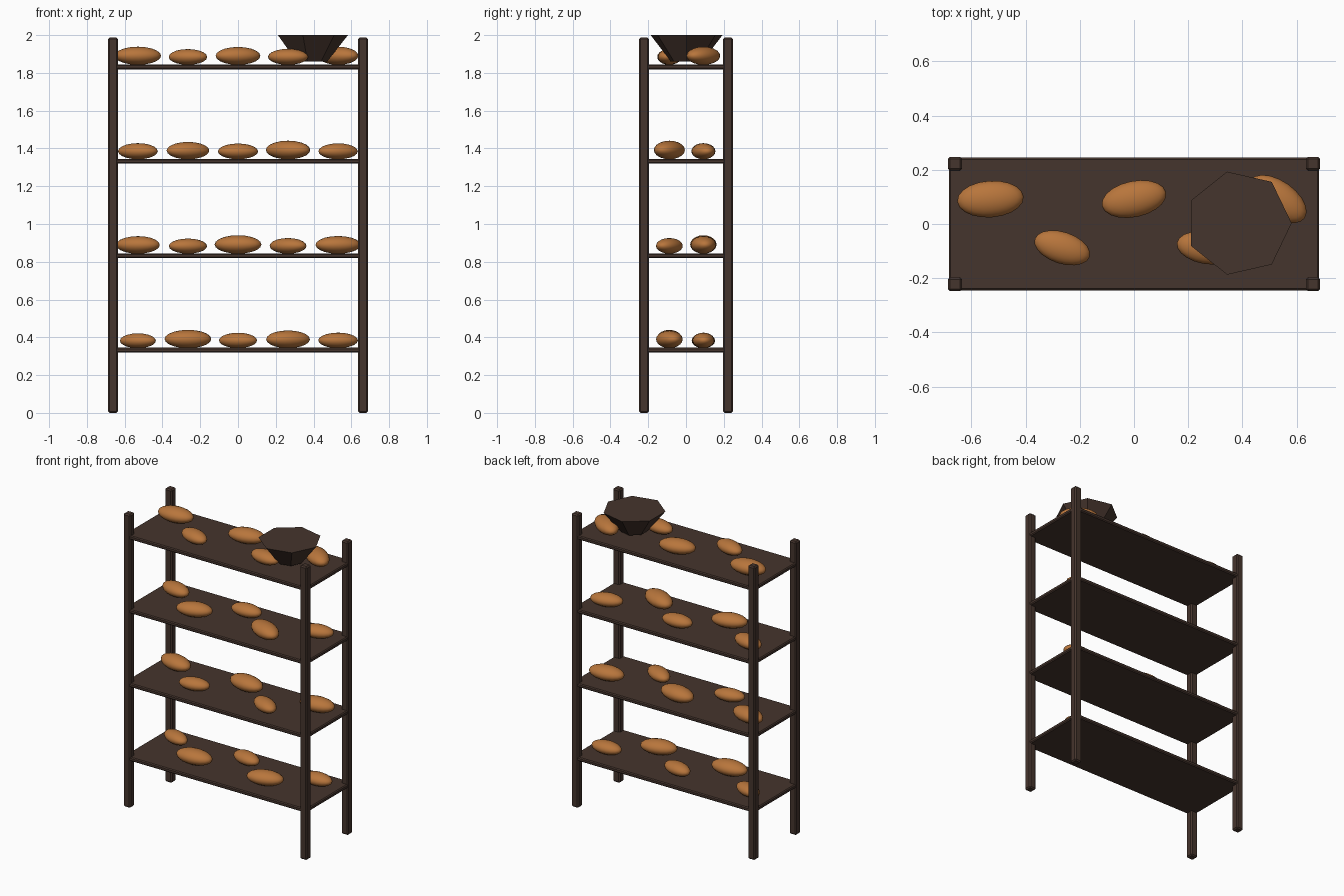
import bpy
import math

if "Cube" in bpy.data.objects:
    bpy.data.objects.remove(bpy.data.objects["Cube"])


def material(name, rgb):
    m = bpy.data.materials.new(name)
    m.diffuse_color = (*rgb, 1)
    m.use_nodes = True
    m.node_tree.nodes["Principled BSDF"].inputs["Base Color"].default_value = m.diffuse_color
    return m


WOOD = material("dark wood", (0.060, 0.035, 0.026))
CRUST = material("bread crust", (0.48, 0.18, 0.045))


def box(name, size, loc, bevel):
    bpy.ops.mesh.primitive_cube_add(size=1, location=loc)
    ob = bpy.context.object
    ob.name = name
    ob.scale = size
    bpy.ops.object.transform_apply(location=False, rotation=False, scale=True)
    mod = ob.modifiers.new("chamfer", 'BEVEL')
    mod.width = bevel
    mod.segments = 1
    ob.data.materials.append(WOOD)
    return ob


def loaf(name, x, y, base, length, angle):
    half = length / 2
    bpy.ops.mesh.primitive_uv_sphere_add(
        segments=20, ring_count=10, radius=1,
        location=(x, y, base + half * 0.38), rotation=(0, 0, math.radians(angle)))
    ob = bpy.context.object
    ob.name = name
    ob.scale = (half, half * 0.55, half * 0.39)
    ob.data.materials.append(CRUST)
    bpy.ops.object.shade_smooth()


# Corner posts
for sx in (-1, 1):
    for sy in (-1, 1):
        box("post", (0.052, 0.052, 1.987), (sx * 0.661, sy * 0.222, 0.9935), 0.008)

# Shelves, each with five loaves in a zigzag: (length, turn in degrees)
LOAVES = [
    [(0.20, -20), (0.248, 4), (0.208, -14), (0.240, 15), (0.210, 2)],
    [(0.238, -13), (0.205, 10), (0.250, -8), (0.212, -28), (0.240, 6)],
    [(0.218, -15), (0.235, 16), (0.213, 2), (0.252, -25), (0.215, 14)],
    [(0.246, 4), (0.213, -18), (0.242, 12), (0.216, -10), (0.245, -35)],
]
for level, row in enumerate(LOAVES):
    z = 0.332 + 0.5 * level
    box("shelf", (1.366, 0.490, 0.026), (0, 0, z), 0.006)
    for i, (length, angle) in enumerate(row):
        loaf("loaf", -0.53 + 0.265 * i, 0.092 if i % 2 == 0 else -0.088,
             z + 0.012, length, angle)

# Seven-sided closed bowl on the top shelf
bpy.ops.mesh.primitive_cone_add(vertices=7, radius1=0.085, radius2=0.195, depth=0.14,
                                location=(0.387, 0.003, 1.93))
bowl = bpy.context.object
bowl.name = "bowl"
bowl.rotation_euler.z = math.radians(-90)  # one corner points right
bowl.data.materials.append(WOOD)
